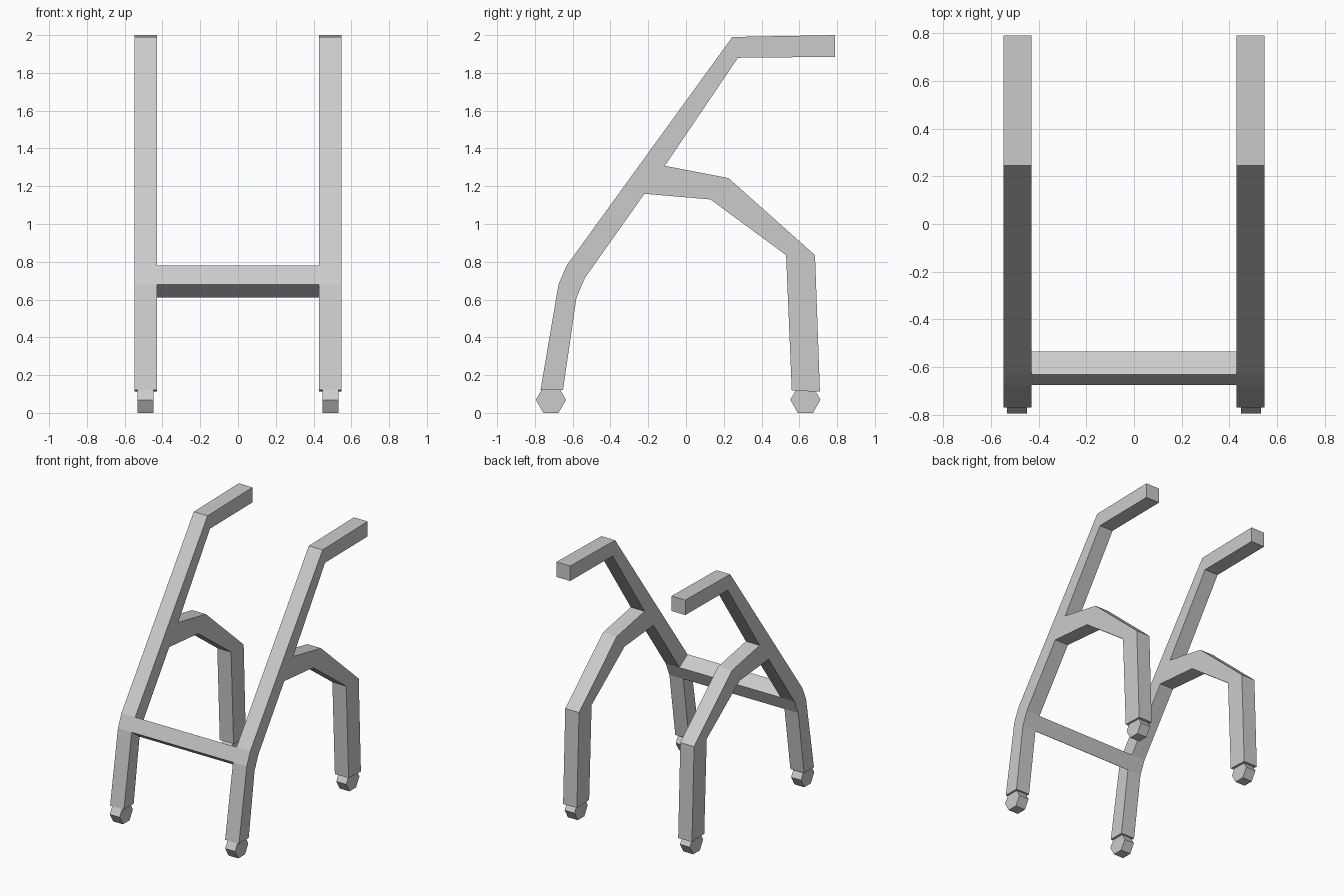
import bpy, bmesh, math

if "Cube" in bpy.data.objects:
    bpy.data.objects.remove(bpy.data.objects["Cube"])


def extrude_profile(name, profile, x0, x1):
    """Extrude a (y, z) outline along x into a solid object."""
    bm = bmesh.new()
    face = bm.faces.new([bm.verts.new((x0, y, z)) for y, z in profile])
    ext = bmesh.ops.extrude_face_region(bm, geom=[face])["geom"]
    moved = [v for v in ext if isinstance(v, bmesh.types.BMVert)]
    bmesh.ops.translate(bm, verts=moved, vec=(x1 - x0, 0, 0))
    bmesh.ops.recalc_face_normals(bm, faces=bm.faces)
    mesh = bpy.data.meshes.new(name)
    bm.to_mesh(mesh)
    bm.free()
    obj = bpy.data.objects.new(name, mesh)
    bpy.context.collection.objects.link(obj)
    return obj


# Cross-section of the front bend, shared by the side frames and crossbar
bend_outer = [(-0.675, 0.68), (-0.632, 0.78)]
bend_inner = [(-0.535, 0.715), (-0.58, 0.61)]

# Side frame outline: front leg, handle, then curved rear leg
handle = [(0.245, 1.99), (0.79, 2.0), (0.79, 1.885), (0.275, 1.88), (-0.112, 1.308)]
rear_leg = [(0.225, 1.243), (0.683, 0.835), (0.709, 0.112), (0.56, 0.118),
            (0.53, 0.835), (0.13, 1.13), (-0.22, 1.16)]
frame = ([(-0.77, 0.122)] + bend_outer + handle + rear_leg
         + bend_inner + [(-0.651, 0.122)])


# Hexagonal foot wheel
def hexagon(cy, r=0.08):
    cz = r * math.sin(math.pi / 3)
    return [(cy + r * math.cos(i * math.pi / 3), cz + r * math.sin(i * math.pi / 3))
            for i in range(6)]


for side, s in (("left", -1), ("right", 1)):
    extrude_profile(f"side_frame_{side}", frame, s * 0.43, s * 0.547)
    for end, y in (("front", -0.715), ("rear", 0.632)):
        extrude_profile(f"wheel_{end}_{side}", hexagon(y), s * 0.448, s * 0.532)

# Crossbar joining the two front legs
extrude_profile("crossbar", bend_outer + bend_inner, -0.43, 0.43)
